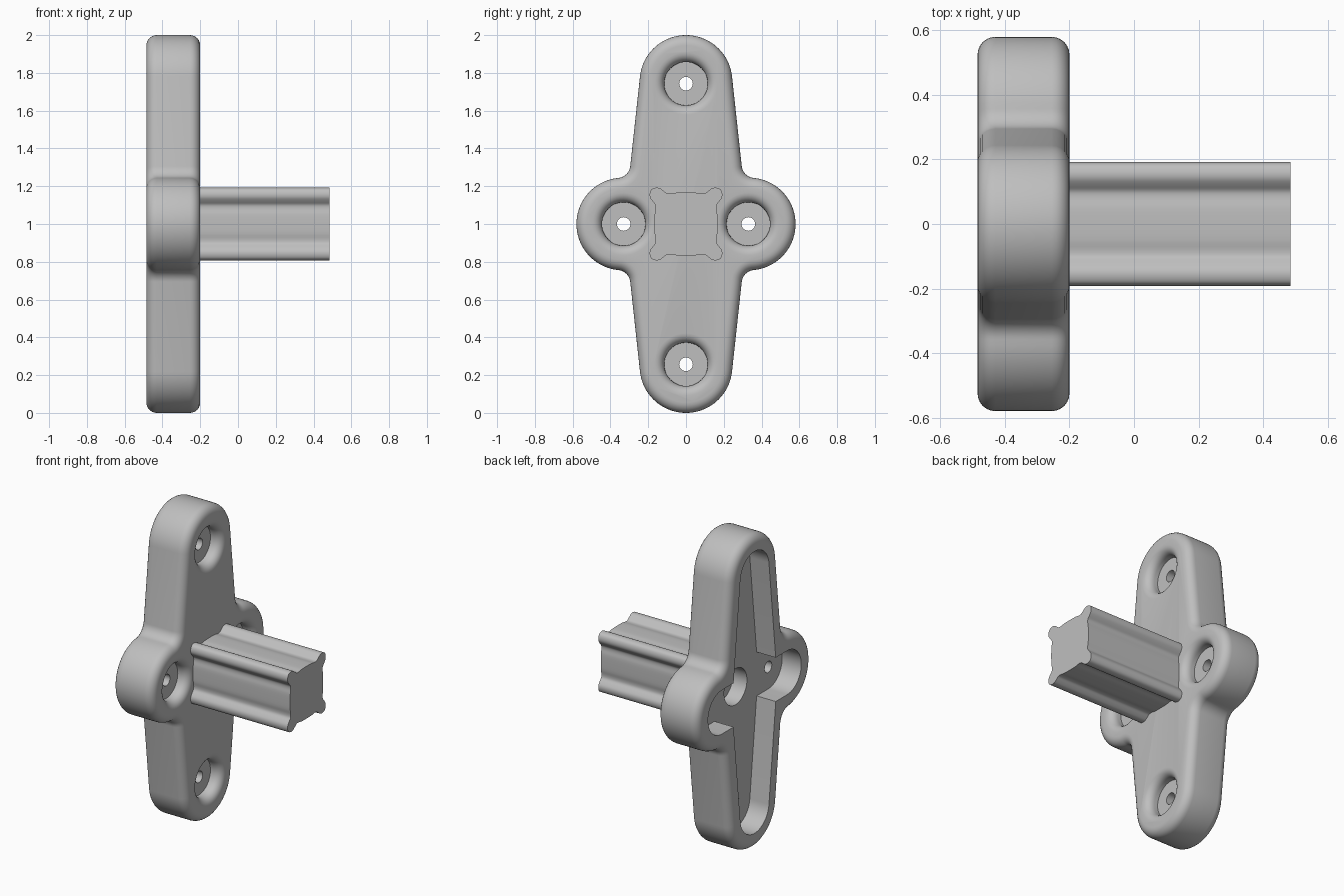
import bpy, bmesh, math
from mathutils import Vector

BACK, FACE, TIP = -0.485, -0.2, 0.485   # x of plate back, plate face, post end
MID = 1.0                               # height of the plate centre
ARM, LOBE, RAD = 0.755, 0.335, 0.245    # arm and lobe centres, end radius
TAPER = math.radians(6.2)

old = bpy.data.objects.get("Cube")
if old:
    bpy.data.objects.remove(old)

grey = bpy.data.materials.new("light_grey")
grey.use_nodes = True
colour = (0.52, 0.52, 0.52, 1)
grey.diffuse_color = colour
grey.node_tree.nodes["Principled BSDF"].inputs["Base Color"].default_value = colour


def loft(name, rings):
    """Closed solid from equal-length rings of (x, y, z) points."""
    bm = bmesh.new()
    loops = [[bm.verts.new(p) for p in ring] for ring in rings]
    for a, b in zip(loops, loops[1:]):
        for i in range(len(a)):
            j = (i + 1) % len(a)
            bm.faces.new((a[i], a[j], b[j], b[i]))
    bm.faces.new(loops[0])
    bm.faces.new(loops[-1])
    bmesh.ops.recalc_face_normals(bm, faces=bm.faces)
    mesh = bpy.data.meshes.new(name)
    bm.to_mesh(mesh)
    bm.free()
    mesh.materials.append(grey)
    obj = bpy.data.objects.new(name, mesh)
    bpy.context.collection.objects.link(obj)
    return obj


def prism(name, outline, x0, x1):
    return loft(name, [[(x, p[0], MID + p[1]) for p in outline] for x in (x0, x1)])


def lathe(name, profile, y, z, n=48):
    """Solid of revolution about the x axis from (x, radius) pairs."""
    turn = [2 * math.pi * i / n for i in range(n)]
    return loft(name, [[(x, y + r * math.cos(t), z + r * math.sin(t)) for t in turn]
                       for x, r in profile])


def arc(centre, r, a0, a1, n, sign=1):
    """Arc points paired with their outward normals."""
    out = []
    for i in range(n + 1):
        a = a0 + (a1 - a0) * i / n
        d = Vector((math.cos(a), math.sin(a)))
        out.append((centre + d * r, d * sign))
    return out


def four_way(quarter):
    """Mirror a quarter outline, running from the top to the right, all round."""
    def flip(pts, sy, sz):
        return [(Vector((p.x * sy, p.y * sz)), Vector((n.x * sy, n.y * sz))) for p, n in pts]
    full = (quarter[:-1] + flip(quarter, 1, -1)[::-1][:-1]
            + flip(quarter, -1, -1)[:-1] + flip(quarter, -1, 1)[::-1][:-1])
    return full


def cut(target, cutter):
    cutter.hide_render = True
    mod = target.modifiers.new("cut", 'BOOLEAN')
    mod.operation, mod.solver, mod.object = 'DIFFERENCE', 'EXACT', cutter
    bpy.context.view_layer.objects.active = target
    bpy.ops.object.modifier_apply(modifier=mod.name)
    bpy.data.objects.remove(cutter)


def smooth(obj):
    bpy.ops.object.select_all(action='DESELECT')
    obj.select_set(True)
    bpy.context.view_layer.objects.active = obj
    bpy.ops.object.shade_smooth_by_angle(angle=math.radians(35))


# Plate outline: tapered arm, concave fillet, round side lobe
fillet = 0.07
n = Vector((math.cos(TAPER), math.sin(TAPER)))
u = Vector((-n.y, n.x))
arm_c, lobe_c = Vector((0, ARM)), Vector((LOBE, 0))
q = n * (RAD + ARM * n.y + fillet) - lobe_c
qu = q.dot(u)
t = -qu + math.sqrt(qu * qu - q.length_squared + (RAD + fillet) ** 2)
fil_c = lobe_c + q + u * t
join = fil_c - lobe_c
a_join = math.atan2(join.y, join.x)
quarter = (arc(arm_c, RAD, math.pi / 2, TAPER, 20)
           + arc(fil_c, fillet, math.pi + TAPER, math.pi + a_join, 10, -1)
           + arc(lobe_c, RAD, a_join, 0, 20)[1:])
outline = four_way(quarter)

# Plate body with rounded front and back rims
edge, steps = 0.055, 6
profile = []
for i in range(steps + 1):
    a = math.pi / 2 * i / steps
    profile.append((BACK + edge * (1 - math.sin(a)), edge * (1 - math.cos(a))))
profile = profile[::-1] + [(BACK + FACE - x, inset) for x, inset in profile]
# order the rings from the back face to the front face
profile.sort(key=lambda p: p[0])
plate = loft("mounting_plate", [[(x, (p - m * inset).x, MID + (p - m * inset).y)
                                 for p, m in outline] for x, inset in profile])

# Back pocket: tapered slot crossed by a round-ended slot
pocket_floor, wall = BACK + 0.135, 0.1
half = (RAD - wall + ARM * n.y) / n.x
slot = arc(arm_c, RAD - wall, math.pi / 2, TAPER, 14)
slot.append((Vector((half, 0)), n))
cut(plate, prism("slot_cutter", [p for p, m in four_way(slot)], BACK - 0.1, pocket_floor))
cross = arc(Vector((0.33, 0)), 0.14, math.pi / 2, 0, 12)
cross.insert(0, (Vector((0, 0.14)), n))
cut(plate, prism("cross_cutter", [p for p, m in four_way(cross)], BACK - 0.1, pocket_floor))
cut(plate, lathe("recess_cutter", [(BACK - 0.1, 0.115), (pocket_floor + 0.1, 0.115)], 0, MID))

# Four screw holes with rounded counterbores
bore, lip, depth = 0.115, 0.05, 0.075
curve = [(FACE - depth, bore)]
for i in range(7):
    a = math.pi / 2 * i / 6
    curve.append((FACE - lip * (1 - math.sin(a)), bore + lip * (1 - math.cos(a))))
curve.append((FACE + 0.1, bore + lip))
for y, z in ((0, 0.743), (0, -0.743), (0.33, 0), (-0.33, 0)):
    cut(plate, lathe("bore_cutter", curve, y, MID + z))
    cut(plate, lathe("hole_cutter", [(BACK - 0.1, 0.036), (FACE + 0.1, 0.036)], y, MID + z, 24))
smooth(plate)

# Post: square section with rounded corner ribs and shallow grooves
half_side = [(0, 0.167), (0.05, 0.166), (0.08, 0.161), (0.102, 0.163),
             (0.12, 0.177), (0.14, 0.19), (0.162, 0.192), (0.183, 0.183)]
side = [Vector((-a, b)) for a, b in half_side[:0:-1]] + [Vector(p) for p in half_side]
ring = []
for k in range(4):
    for p in side[:-1]:
        v = p.copy()
        for _ in range(k):
            v = Vector((v.y, -v.x))
        ring.append(v)
section = []
for i, p1 in enumerate(ring):
    p0, p2, p3 = ring[i - 1], ring[(i + 1) % len(ring)], ring[(i + 2) % len(ring)]
    for s in (0, 1 / 3, 2 / 3):
        section.append(p1 + ((p2 - p0) * s + (p0 * 2 - p1 * 5 + p2 * 4 - p3) * s ** 2
                             + (p1 * 3 - p0 - p2 * 3 + p3) * s ** 3) / 2)
post = prism("ribbed_post", section, FACE - 0.02, TIP)
smooth(post)
